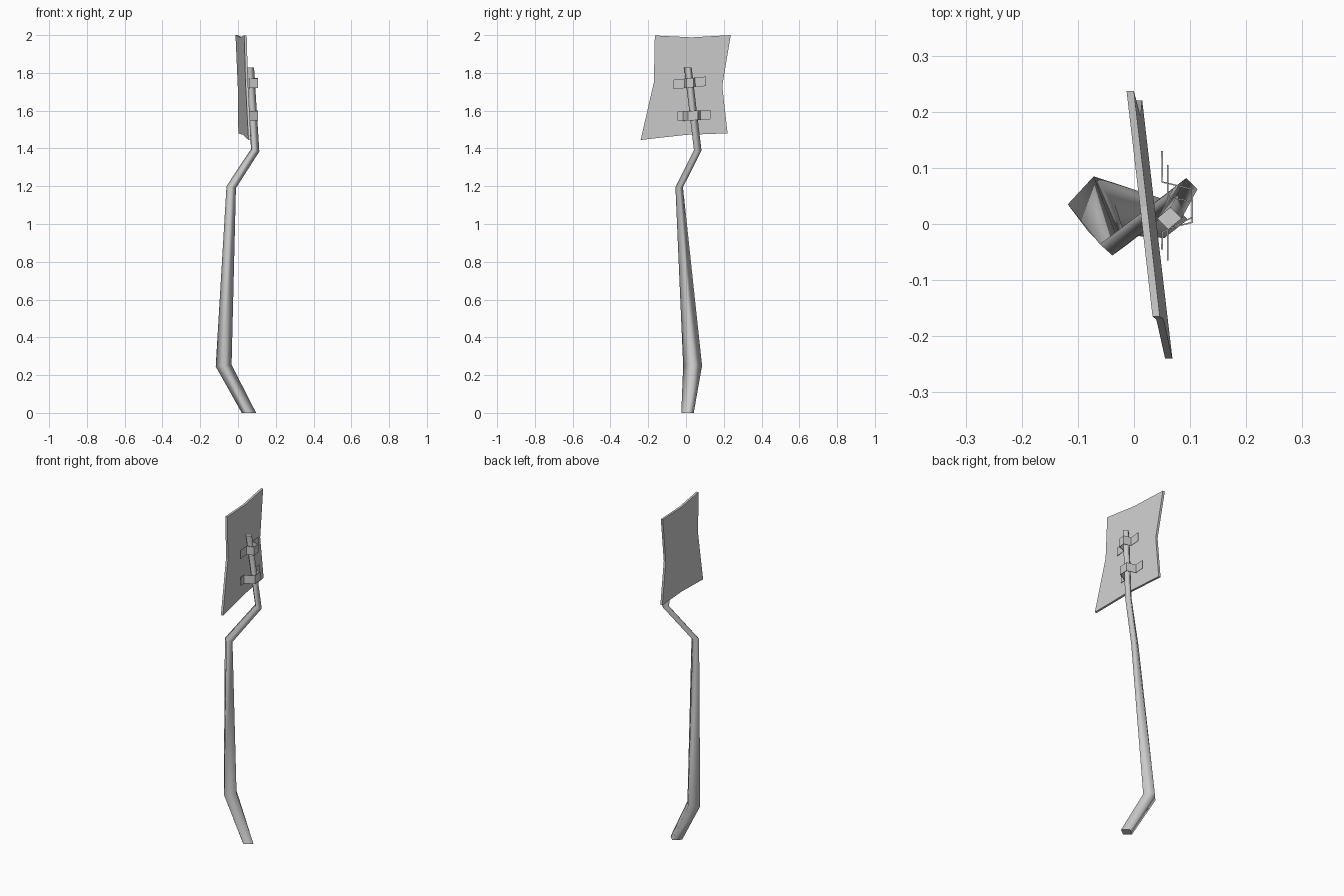
import bpy
from mathutils import Vector

if "Cube" in bpy.data.objects:
    bpy.data.objects.remove(bpy.data.objects["Cube"])


def make(name, verts, faces, smooth=False):
    me = bpy.data.meshes.new(name)
    me.from_pydata(verts, [], faces)
    me.update()
    ob = bpy.data.objects.new(name, me)
    bpy.context.collection.objects.link(ob)
    for p in me.polygons:
        p.use_smooth = smooth
    return ob


# Bent four-sided pole: centre x, y, z, half width x, half width y, tilt of ring in x
rings = [(0.058, 0.008, 0.0, 0.038, 0.033, 0.0),
         (-0.076, 0.035, 0.25, 0.042, 0.05, 0.1),
         (-0.036, -0.036, 1.195, 0.025, 0.02, -0.2),
         (0.091, 0.062, 1.39, 0.022, 0.02, -0.3),
         (0.063, 0.01, 1.828, 0.022, 0.02, 0.0)]
corners = [(-1, 0.0), (-0.1, -1), (1, 0.0), (0.1, 1)]
verts, faces = [], []
for x, y, z, rx, ry, t in rings:
    for cx, cy in corners:
        verts.append((x + cx * rx, y + cy * ry, z + t * cx * rx))
for r in range(len(rings) - 1):
    for i in range(4):
        j = (i + 1) % 4
        faces.append((4 * r + i, 4 * r + j, 4 * r + 4 + j, 4 * r + 4 + i))
n = 4 * (len(rings) - 1)
faces += [(n, n + 1, n + 2, n + 3), (3, 2, 1, 0)]
pole = make("pole", verts, faces, True)
for p in list(pole.data.polygons)[-2:]:
    p.use_smooth = False

# Warped sign panel: outline in y, z laid on a slightly turned plane
outline = [(-0.165, 1.998), (-0.17, 1.75), (-0.24, 1.445), (0.0, 1.472),
           (0.22, 1.48), (0.192, 1.73), (0.237, 2.0), (0.03, 1.988)]


def panel_x(y, z):
    return 0.014 - 0.115 * y - 0.025 * (z - 2)


verts = [(panel_x(y, z) + d, y, z) for d in (0, 0.013) for y, z in outline]
m = len(outline)
faces = [tuple(range(m))[::-1], tuple(range(m, 2 * m))]
faces += [(i, (i + 1) % m, m + (i + 1) % m, m + i) for i in range(m)]
make("sign_panel", verts, faces)


# Hat-shaped straps holding the panel to the pole
def bracket(name, path, z0, slope, height=0.05):
    verts, faces = [], []
    for x, y in path:
        z = z0 + slope * y
        verts += [(x, y, z - height / 2), (x, y, z + height / 2)]
    for i in range(len(path) - 1):
        a = 2 * i
        faces.append((a, a + 2, a + 3, a + 1))
    ob = make(name, verts, faces)
    mod = ob.modifiers.new("thickness", 'SOLIDIFY')
    mod.thickness = 0.003
    mod.offset = 0


bracket("upper_bracket", [(0.06, -0.065), (0.06, -0.008), (0.104, 0.003),
                          (0.104, 0.04), (0.06, 0.048), (0.06, 0.105)], 1.745, 0.1)
bracket("lower_bracket", [(0.05, -0.045), (0.05, -0.015), (0.104, 0.012),
                          (0.104, 0.062), (0.05, 0.075), (0.05, 0.13)], 1.572, 0.06)
